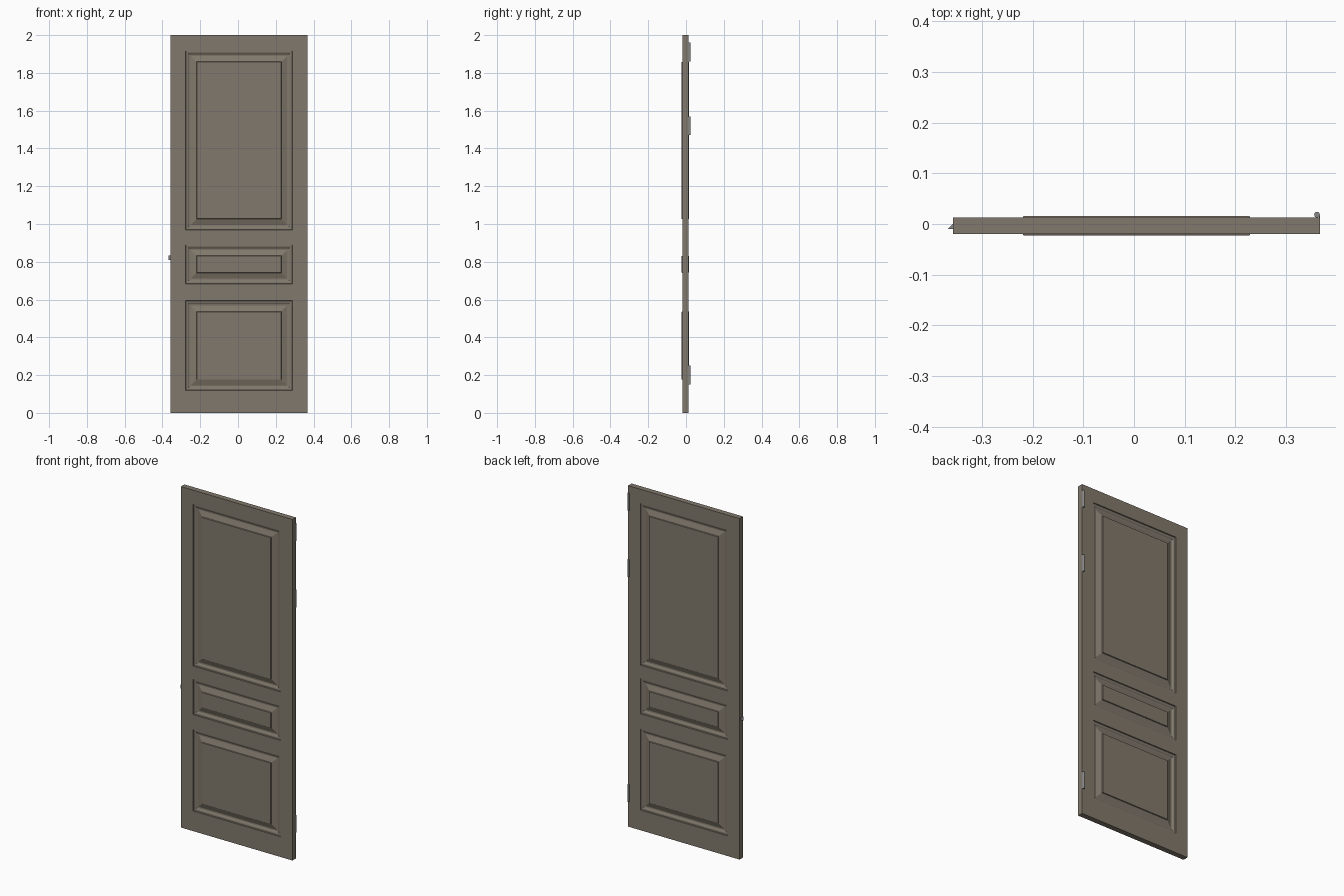
import bpy, bmesh, math

if "Cube" in bpy.data.objects:
    bpy.data.objects.remove(bpy.data.objects["Cube"])

X0, X1 = -0.357, 0.367          # slab edges
YF, YB = -0.0195, 0.0125        # slab faces
PX0, PX1 = -0.278, 0.288        # panel openings
PANELS = [(0.118, 0.595), (0.683, 0.890), (0.968, 1.917)]
# (inset from opening, depth below slab face) from moulding to raised field
PROFILE = [(0, 0), (0.002, 0.005), (0.006, 0.005), (0.010, 0.0055),
           (0.015, 0.0075), (0.019, 0.011), (0.024, 0.012), (0.028, 0.012),
           (0.058, 0.001), (0.060, -0.0035)]


def material(name, color):
    m = bpy.data.materials.new(name)
    m.diffuse_color = (*color, 1)
    m.use_nodes = True
    m.node_tree.nodes["Principled BSDF"].inputs["Base Color"].default_value = m.diffuse_color
    return m


def finish(name, bm, mat=None):
    bmesh.ops.remove_doubles(bm, verts=bm.verts, dist=1e-5)
    bmesh.ops.recalc_face_normals(bm, faces=bm.faces)
    mesh = bpy.data.meshes.new(name)
    bm.to_mesh(mesh)
    bm.free()
    ob = bpy.data.objects.new(name, mesh)
    bpy.context.collection.objects.link(ob)
    if mat:
        mesh.materials.append(mat)
    return ob


def face(bm, pts):
    bm.faces.new([bm.verts.new(p) for p in pts])


def rect(x0, x1, z0, z1, y):
    return [(x0, y, z0), (x1, y, z0), (x1, y, z1), (x0, y, z1)]


paint = material("door_paint", (0.22, 0.19, 0.15))
metal = material("hinge_metal", (0.25, 0.25, 0.25))

# Door slab: stiles, rails and moulded raised panels on both faces
bm = bmesh.new()
xs = [X0, PX0, PX1, X1]
zs = [0] + [z for p in PANELS for z in p] + [2]
for y, inward in ((YF, 1), (YB, -1)):
    for i in range(3):
        for j in range(len(zs) - 1):
            cell = (xs[i], xs[i + 1], zs[j], zs[j + 1])
            if i != 1 or j % 2 == 0:
                face(bm, rect(*cell, y))
                continue
            rings = [rect(cell[0] + d, cell[1] - d, cell[2] + d, cell[3] - d,
                          y + inward * h) for d, h in PROFILE]
            for a, b in zip(rings, rings[1:]):
                for k in range(4):
                    n = (k + 1) % 4
                    face(bm, [a[k], a[n], b[n], b[k]])
            face(bm, rings[-1])
# Slab edges
for z in (0, 2):
    for a, b in zip(xs, xs[1:]):
        face(bm, [(a, YF, z), (b, YF, z), (b, YB, z), (a, YB, z)])
for x in (X0, X1):
    for a, b in zip(zs, zs[1:]):
        face(bm, [(x, YF, a), (x, YB, a), (x, YB, b), (x, YF, b)])
finish("door_slab", bm, paint)

# Hinges: barrel plus a short leaf joining it to the back of the slab
for n, z in enumerate((0.20, 1.52, 1.91), 1):
    bpy.ops.mesh.primitive_cylinder_add(vertices=20, radius=0.0055, depth=0.1,
                                        location=(0.361, 0.0185, z))
    barrel = bpy.context.object
    barrel.name = f"hinge_barrel_{n}"
    barrel.data.materials.append(metal)
    bpy.ops.object.shade_smooth_by_angle(angle=math.radians(35))
    bpy.ops.mesh.primitive_cube_add(size=1, location=(0.3655, 0.0145, z))
    leaf = bpy.context.object
    leaf.name = f"hinge_leaf_{n}"
    leaf.scale = (0.002, 0.009, 0.1)
    leaf.data.materials.append(metal)

# Wedge-shaped latch bolt on the free edge
bm = bmesh.new()
tri = [(-0.367, -0.0095), (-0.356, -0.0095), (-0.356, 0.002)]
lo, hi = ([(x, y, z) for x, y in tri] for z in (0.81, 0.832))
face(bm, lo)
face(bm, hi)
for k in range(3):
    n = (k + 1) % 3
    face(bm, [lo[k], lo[n], hi[n], hi[k]])
finish("latch_bolt", bm, metal)
